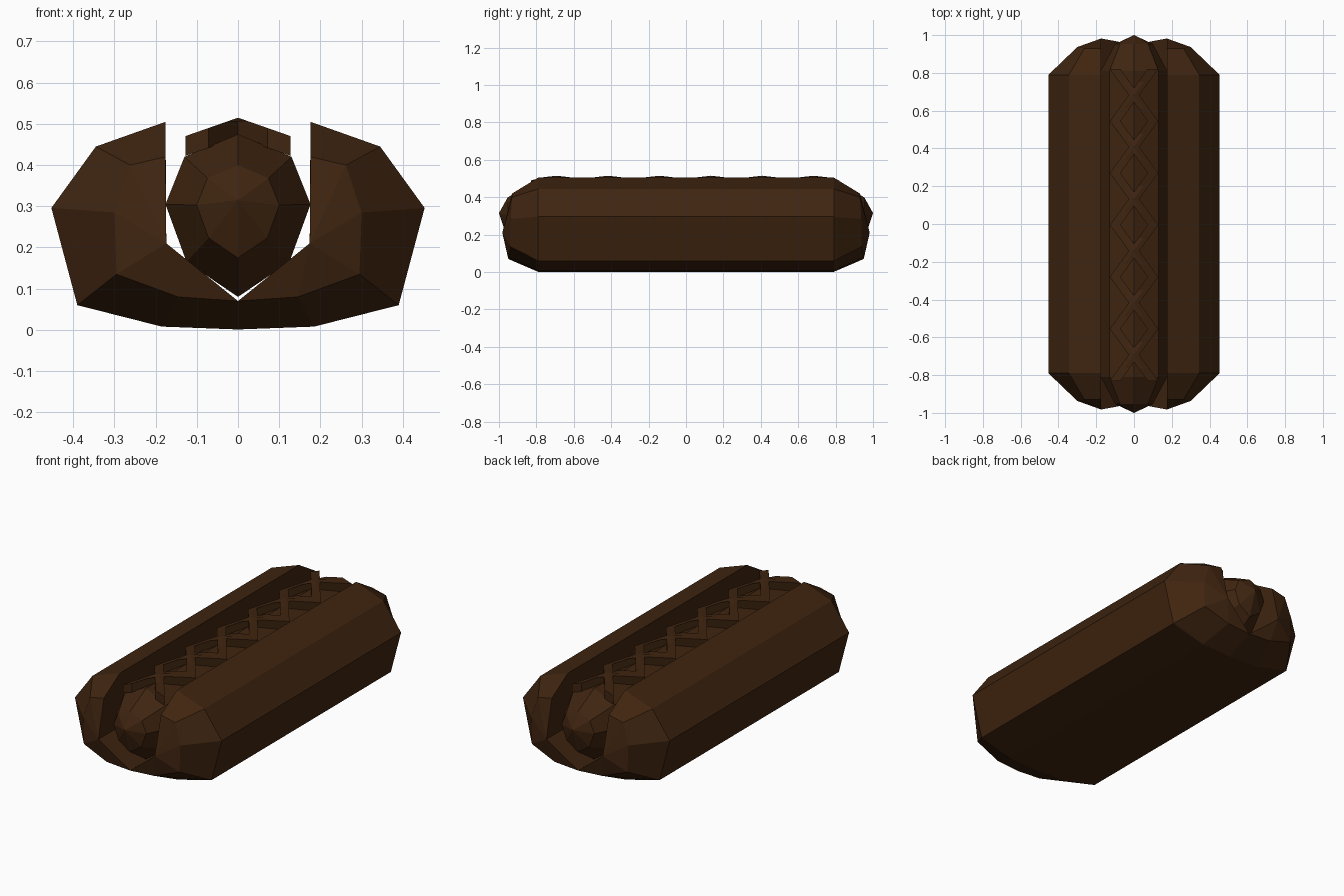
import bpy, bmesh

cube = bpy.data.objects.get("Cube")
if cube:
    bpy.data.objects.remove(cube)

brown = bpy.data.materials.new("dark_brown")
brown.use_nodes = True
COLOUR = (0.05, 0.018, 0.005, 1)
brown.diffuse_color = COLOUR
brown.node_tree.nodes["Principled BSDF"].inputs["Base Color"].default_value = COLOUR


def finish(bm, name, mirror=(False, False)):
    bmesh.ops.recalc_face_normals(bm, faces=bm.faces)
    mesh = bpy.data.meshes.new(name)
    bm.to_mesh(mesh)
    bm.free()
    mesh.materials.append(brown)
    obj = bpy.data.objects.new(name, mesh)
    bpy.context.collection.objects.link(obj)
    if any(mirror):
        mod = obj.modifiers.new("Mirror", 'MIRROR')
        mod.use_axis = (mirror[0], mirror[1], False)
        mod.merge_threshold = 0.0005
    return obj


def loft(bm, rings, closed=False):
    """Join matching rings of points with quads and return the vertex rings."""
    rows = [[bm.verts.new(p) for p in ring] for ring in rings]
    for a, b in zip(rows, rows[1:]):
        n = len(a)
        for i in range(n if closed else n - 1):
            j = (i + 1) % n
            bm.faces.new((a[i], a[j], b[j], b[i]))
    return rows


def fan(bm, ring, tip):
    for a, b in zip(ring, ring[1:]):
        bm.faces.new((a, b, tip))


# Bun: one quarter, mirrored both ways
section = [(0.176, 0.505), (0.345, 0.445), (0.453, 0.296),
           (0.39, 0.06), (0.185, 0.008), (0, 0.001)]
end_ring = [(0.176, 0.93, 0.42), (0.262, 0.93, 0.40), (0.30, 0.937, 0.285),
            (0.295, 0.937, 0.135), (0.145, 0.95, 0.08), (0, 0.95, 0.07)]
bm = bmesh.new()
middle, shoulder, end = loft(bm, [[(x, 0, z) for x, z in section],
                                  [(x, 0.79, z) for x, z in section], end_ring])
tip = bm.verts.new((0.174, 0.982, 0.21))
fan(bm, end, tip)
inner = bm.verts.new((0.174, 0, 0.21))
groove = bm.verts.new((0, 0, 0.07))
bm.faces.new((middle[0], shoulder[0], end[0], tip, inner))
bm.faces.new((inner, tip, end[-1], groove))
finish(bm, "bun", (True, True))

# Sausage: eight-sided with tapered ends
profile = [(0, 0.475), (0.13, 0.42), (0.176, 0.305), (0.125, 0.165), (0, 0.08)]
bm = bmesh.new()
rows = loft(bm, [[(x, 0, z) for x, z in profile],
                 [(x, 0.81, z) for x, z in profile],
                 [(x * 0.57, 0.953, 0.3 + (z - 0.3) * 0.57) for x, z in profile]])
fan(bm, rows[-1], bm.verts.new((0, 1, 0.315)))
finish(bm, "sausage", (True, True))

# Sauce: two zigzag ribbons crossing over the ridge of the sausage
STEP, REACH, HALF, STEPS = 0.275, 0.1, 0.028, 4


def ridge(x):
    return 0.515 - 0.35 * abs(x)


for name, side in (("sauce_zigzag_a", 1), ("sauce_zigzag_b", -1)):
    rings = []
    for i in range(6 * STEPS + 1):
        turn, part = divmod(i, STEPS)
        x = side * (-1) ** turn * REACH * (1 - 2 * part / STEPS)
        y = (i / STEPS - 3) * STEP - 0.005
        across = [x - HALF, x, x + HALF]
        rings.append([(a, y, ridge(a)) for a in across]
                     + [(a, y, ridge(a) - 0.048) for a in reversed(across)])
    bm = bmesh.new()
    rows = loft(bm, rings, closed=True)
    bm.faces.new(rows[0])
    bm.faces.new(rows[-1])
    finish(bm, name)
